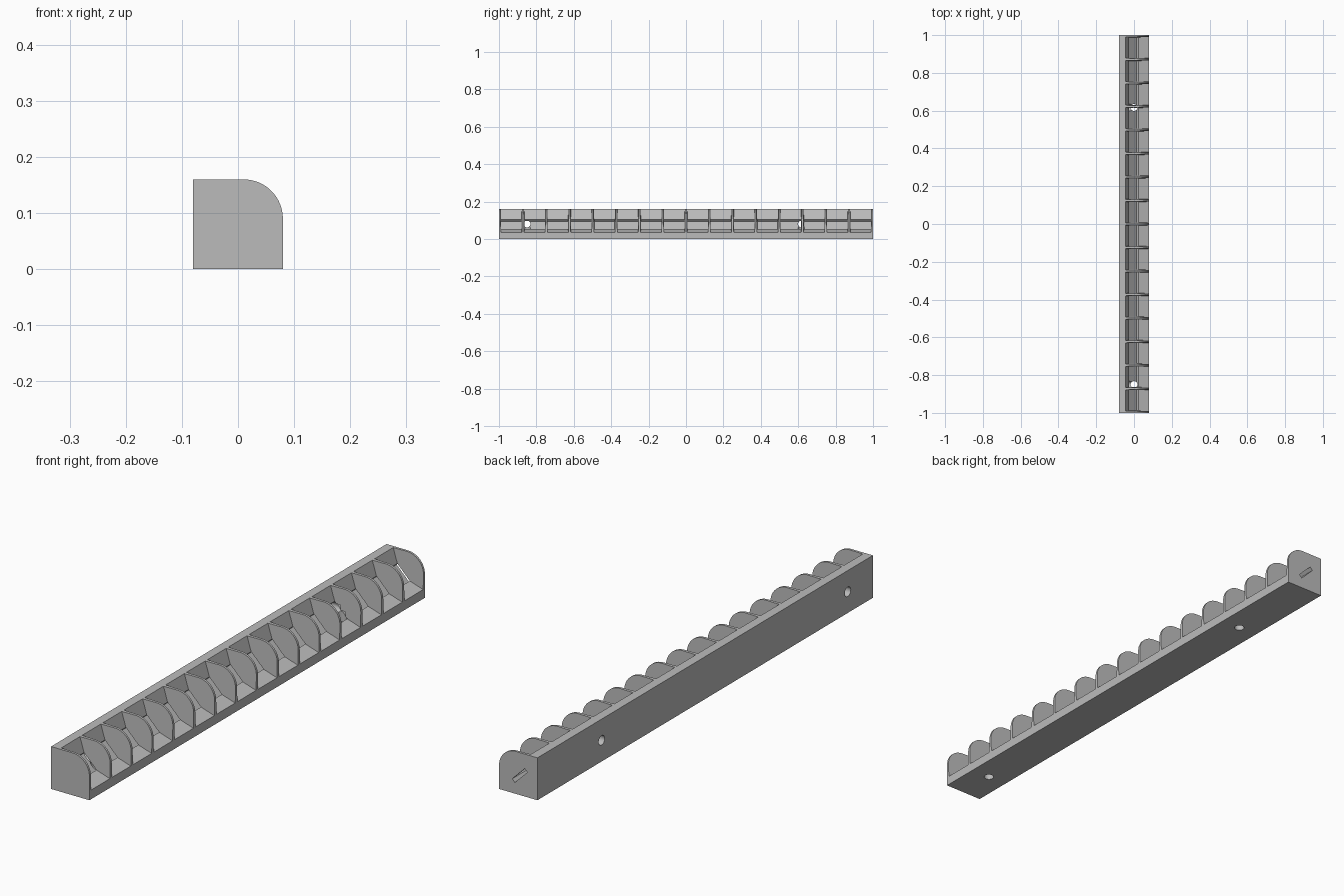
import bpy, bmesh, math
from mathutils import Matrix, Vector

cube = bpy.data.objects.get("Cube")
if cube:
    bpy.data.objects.remove(cube, do_unlink=True)

SIZE = 0.16            # section width and height
LENGTH = 2.0
BAYS = 16
PITCH = 0.1245
CORNER = 0.07          # rounded outer corner
HOLE_Y = (-0.85, 0.617)

grey = bpy.data.materials.new("grey plastic")
grey.use_nodes = True
colour = (0.5, 0.5, 0.5, 1)
grey.diffuse_color = colour
grey.node_tree.nodes["Principled BSDF"].inputs["Base Color"].default_value = colour


def prism(bm, section, y_low, y_high):
    """Loft a (u, z) section between two y positions, given as functions of u + z."""
    ends = [[bm.verts.new((u - SIZE / 2, y(u + z), z)) for u, z in section]
            for y in (y_low, y_high)]
    bm.faces.new(ends[0])
    bm.faces.new(ends[1][::-1])
    n = len(section)
    for i in range(n):
        j = (i + 1) % n
        bm.faces.new((ends[0][j], ends[0][i], ends[1][i], ends[1][j]))


def finish(bm, name):
    bmesh.ops.recalc_face_normals(bm, faces=bm.faces)
    mesh = bpy.data.meshes.new(name)
    bm.to_mesh(mesh)
    bm.free()
    mesh.materials.append(grey)
    ob = bpy.data.objects.new(name, mesh)
    bpy.context.collection.objects.link(ob)
    return ob


# Solid bar with one rounded long edge
bm = bmesh.new()
section = [(0, SIZE), (0, 0), (SIZE, 0)]
for i in range(17):
    a = math.pi / 2 * i / 16
    section.append((SIZE - CORNER + CORNER * math.cos(a),
                    SIZE - CORNER + CORNER * math.sin(a)))
prism(bm, section, lambda d: -LENGTH / 2, lambda d: LENGTH / 2)
body = finish(bm, "finned_channel")

# Row of flared bays, leaving tapered fins between them
bm = bmesh.new()
bay = [(0.025, 0.19), (0.053, 0.105), (0.105, 0.053), (0.19, 0.025), (0.19, 0.19)]


def half_width(d):
    return PITCH / 2 - 0.0075 + 0.029 * (d - 0.158)


for i in range(BAYS):
    c = (i - (BAYS - 1) / 2) * PITCH
    prism(bm, bay, lambda d: c - half_width(d), lambda d: c + half_width(d))
bays = finish(bm, "bay_cutter")

# Diagonal strip slot, open at the back end only
bm = bmesh.new()
slot = [(0.053, 0.105), (0.105, 0.053), (0.094, 0.042), (0.042, 0.094)]
prism(bm, slot, lambda d: -0.988, lambda d: 1.02)
strip_slot = finish(bm, "slot_cutter")

# Paired mounting holes through the back wall and the base
cutters = [bays, strip_slot]
for axis in ("wall", "base"):
    bm = bmesh.new()
    for y in HOLE_Y:
        if axis == "wall":
            m = Matrix.Translation((-0.045, y, 0.08)) @ Matrix.Rotation(math.pi / 2, 4, "Y")
        else:
            m = Matrix.Translation((0, y, 0.035))
        bmesh.ops.create_cone(bm, cap_ends=True, segments=24, radius1=0.018,
                              radius2=0.018, depth=0.084, matrix=m)
    cutters.append(finish(bm, axis + "_hole_cutter"))

# Cut everything out of the bar
bpy.context.view_layer.objects.active = body
body.select_set(True)
for cutter in cutters:
    cutter.hide_render = True
    mod = body.modifiers.new(cutter.name, "BOOLEAN")
    mod.operation = "DIFFERENCE"
    mod.solver = "EXACT"
    mod.object = cutter
    bpy.ops.object.modifier_apply(modifier=mod.name)
    bpy.data.objects.remove(cutter, do_unlink=True)

bpy.ops.object.shade_smooth_by_angle(angle=math.radians(25))
